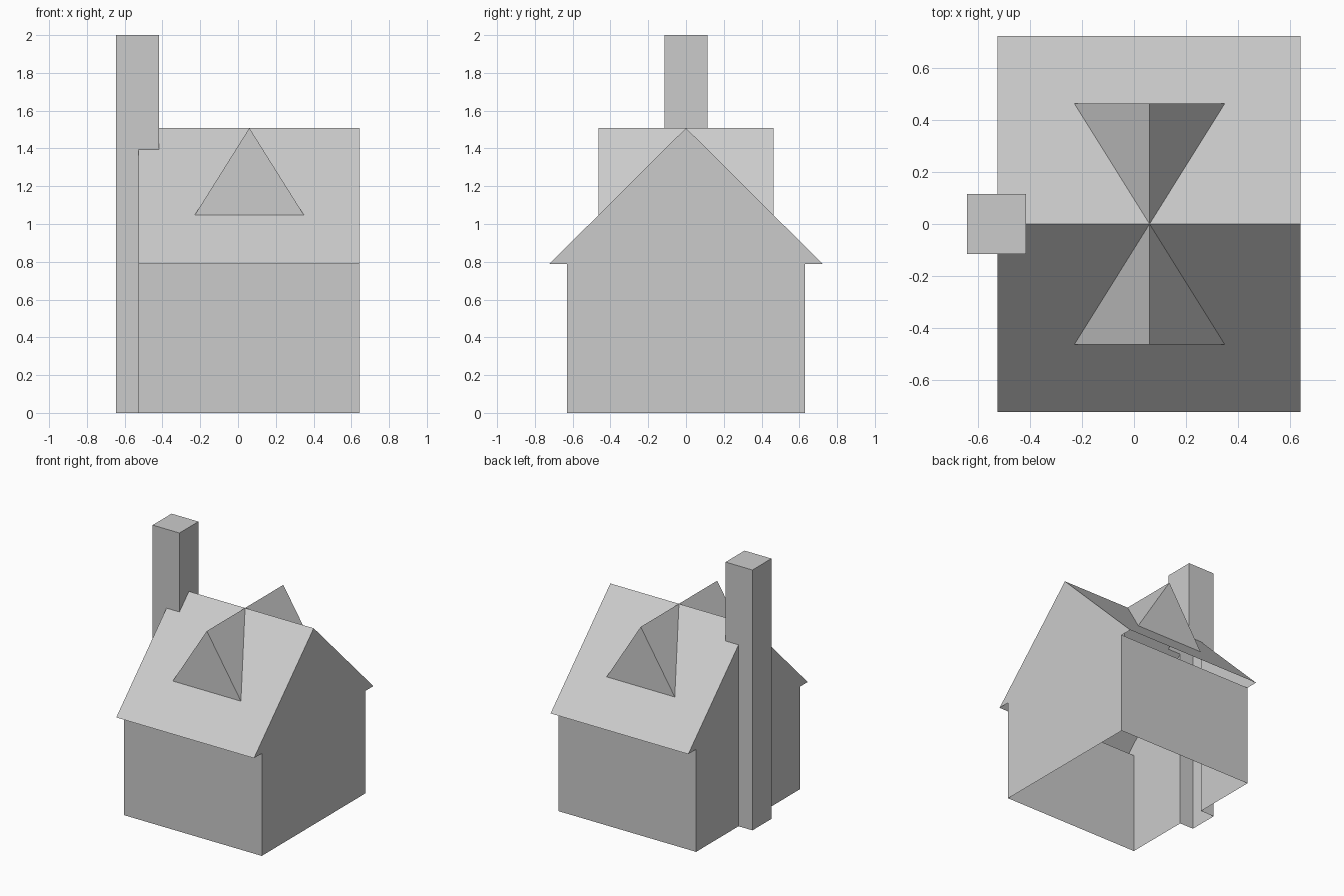
import bpy, bmesh
from mathutils import Vector

if "Cube" in bpy.data.objects:
    bpy.data.objects.remove(bpy.data.objects["Cube"])


def prism(name, points, extrude):
    """Solid made by sweeping a flat outline along a vector."""
    bm = bmesh.new()
    face = bm.faces.new([bm.verts.new(p) for p in points])
    swept = bmesh.ops.extrude_face_region(bm, geom=[face], use_keep_orig=True)
    verts = [v for v in swept["geom"] if isinstance(v, bmesh.types.BMVert)]
    bmesh.ops.translate(bm, verts=verts, vec=Vector(extrude))
    bmesh.ops.recalc_face_normals(bm, faces=bm.faces)
    mesh = bpy.data.meshes.new(name)
    bm.to_mesh(mesh)
    bm.free()
    obj = bpy.data.objects.new(name, mesh)
    bpy.context.collection.objects.link(obj)
    return obj


X0, X1 = -0.527, 0.643          # gable ends
WALL, EAVE = 0.63, 0.725        # half depths
EAVE_Z, RIDGE_Z = 0.787, 1.508

# walls and roof in one gable profile
half = [(WALL, 0), (WALL, EAVE_Z), (EAVE, EAVE_Z)]
outline = half + [(0, RIDGE_Z)] + [(-y, z) for y, z in reversed(half)]
house = prism("house", [(X0, y, z) for y, z in outline], (X1 - X0, 0, 0))

# cross gable: both dormers, sunk a little into the roof
cx, low, depth = 0.06, 0.95, 0.464
w = 0.29 * (RIDGE_Z - low) / 0.462
dormers = prism("dormers", [(cx - w, -depth, low), (cx + w, -depth, low),
                            (cx, -depth, RIDGE_Z)], (0, 2 * depth, 0))

# chimney
a, b, h = -0.645, -0.417, 0.115
chimney = prism("chimney", [(a, -h, 0), (b, -h, 0), (b, h, 0), (a, h, 0)], (0, 0, 2))

# join the parts into one outer shell
bpy.context.view_layer.objects.active = house
for part in (dormers, chimney):
    mod = house.modifiers.new(part.name, 'BOOLEAN')
    mod.operation, mod.solver, mod.object = 'UNION', 'EXACT', part
    bpy.ops.object.modifier_apply(modifier=mod.name)
    bpy.data.objects.remove(part)

# open underside: floor and eaves have no faces
bm = bmesh.new()
bm.from_mesh(house.data)
bm.normal_update()
bmesh.ops.delete(bm, geom=[f for f in bm.faces if f.normal.z < -0.5], context='FACES')
bm.to_mesh(house.data)
bm.free()
